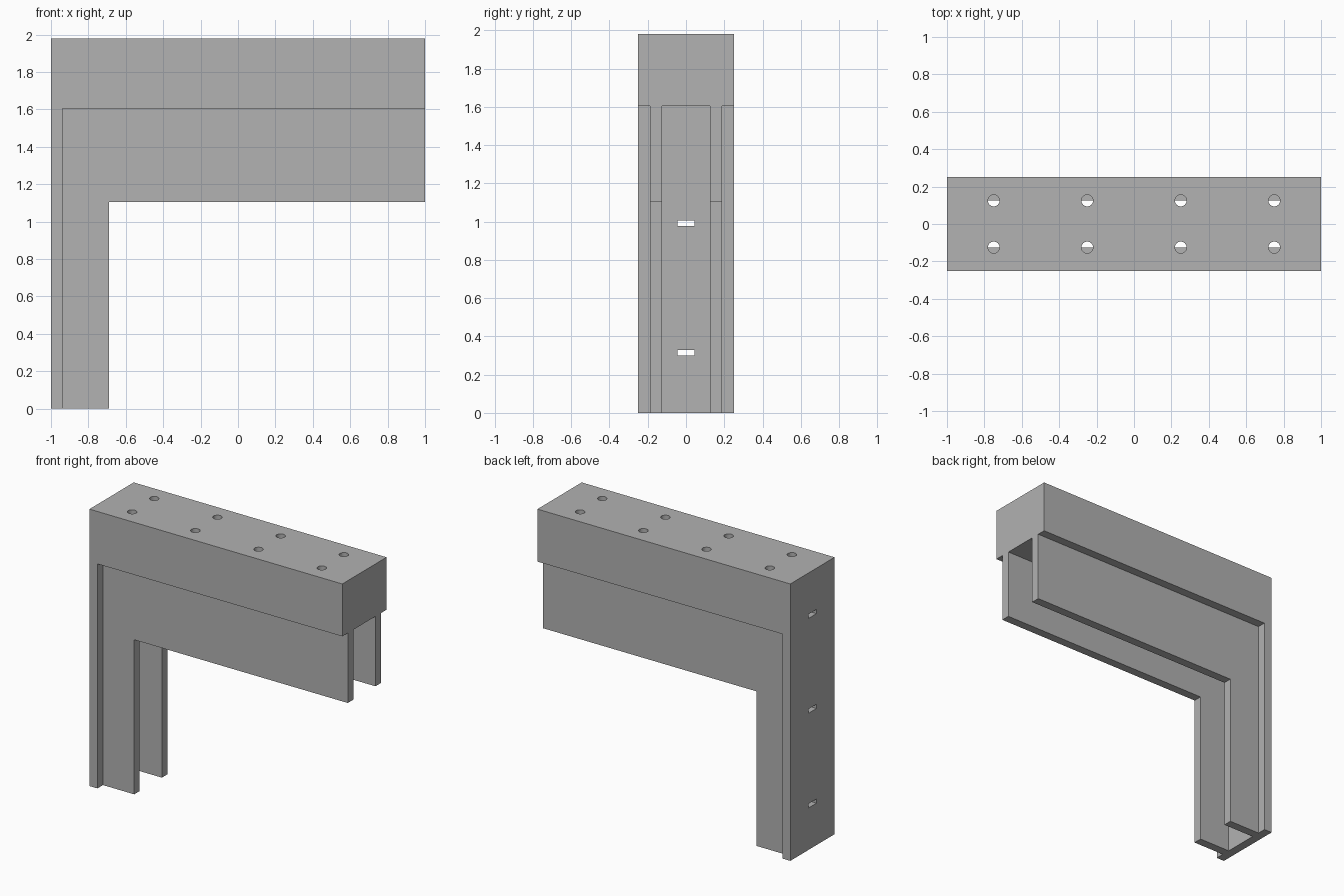
import bpy, bmesh
from mathutils import Matrix

if "Cube" in bpy.data.objects:
    bpy.data.objects.remove(bpy.data.objects["Cube"])

grey = bpy.data.materials.new("grey")
grey.diffuse_color = (0.445, 0.445, 0.445, 1)
grey.use_nodes = True
grey.node_tree.nodes["Principled BSDF"].inputs["Base Color"].default_value = grey.diffuse_color

WALL = 0.0625      # panel thickness
BLOCK_Z = 1.605    # underside of the top block
TOP_Z = 1.98


def make_object(name, bm):
    bmesh.ops.recalc_face_normals(bm, faces=bm.faces)
    mesh = bpy.data.meshes.new(name)
    bm.to_mesh(mesh)
    bm.free()
    obj = bpy.data.objects.new(name, mesh)
    bpy.context.collection.objects.link(obj)
    mesh.materials.append(grey)
    return obj


def add_box(bm, x0, x1, y0, y1, z0, z1):
    mat = Matrix.Translation(((x0 + x1) / 2, (y0 + y1) / 2, (z0 + z1) / 2))
    mat = mat @ Matrix.Diagonal((x1 - x0, y1 - y0, z1 - z0, 1))
    bmesh.ops.create_cube(bm, size=1, matrix=mat)


def cut(obj, cutter):
    mod = obj.modifiers.new("cut", 'BOOLEAN')
    mod.operation = 'DIFFERENCE'
    mod.solver = 'EXACT'
    mod.object = cutter
    cutter.hide_render = True
    cutter.hide_viewport = True
    cutter.display_type = 'WIRE'


# Top block and rear wall share one L-shaped outline
bm = bmesh.new()
outline = [(-1, 0), (-1 + WALL, 0), (-1 + WALL, BLOCK_Z),
           (1, BLOCK_Z), (1, TOP_Z), (-1, TOP_Z)]
face = bm.faces.new([bm.verts.new((x, -0.25, z)) for x, z in outline])
ext = bmesh.ops.extrude_face_region(bm, geom=[face])
bmesh.ops.translate(bm, vec=(0, 0.5, 0),
                    verts=[v for v in ext["geom"] if isinstance(v, bmesh.types.BMVert)])
body = make_object("top_block_and_rear_wall", bm)

# Round holes down through the block
bm = bmesh.new()
for x in (-0.75, -0.25, 0.25, 0.75):
    for y in (-0.125, 0.125):
        bmesh.ops.create_cone(bm, cap_ends=True, segments=32, radius1=0.031,
                              radius2=0.031, depth=0.6,
                              matrix=Matrix.Translation((x, y, 1.8)))
cut(body, make_object("bolt_hole_cutter", bm))

# Narrow slots through the rear wall
bm = bmesh.new()
for z in (0.315, 0.992, 1.67):
    add_box(bm, -1.1, -1 + WALL + 0.001, -0.045, 0.045, z - 0.015, z + 0.015)
cut(body, make_object("slot_cutter", bm))

# Pair of L-shaped side panels
panel = [(-1 + WALL, 0), (-0.69, 0), (-0.69, 1.105), (1, 1.105),
         (1, BLOCK_Z), (-1 + WALL, BLOCK_Z)]
for name, y0 in (("front_side_panel", -0.1875), ("back_side_panel", 0.125)):
    bm = bmesh.new()
    face = bm.faces.new([bm.verts.new((x, y0, z)) for x, z in panel])
    ext = bmesh.ops.extrude_face_region(bm, geom=[face])
    bmesh.ops.translate(bm, vec=(0, WALL, 0),
                        verts=[v for v in ext["geom"] if isinstance(v, bmesh.types.BMVert)])
    make_object(name, bm)
